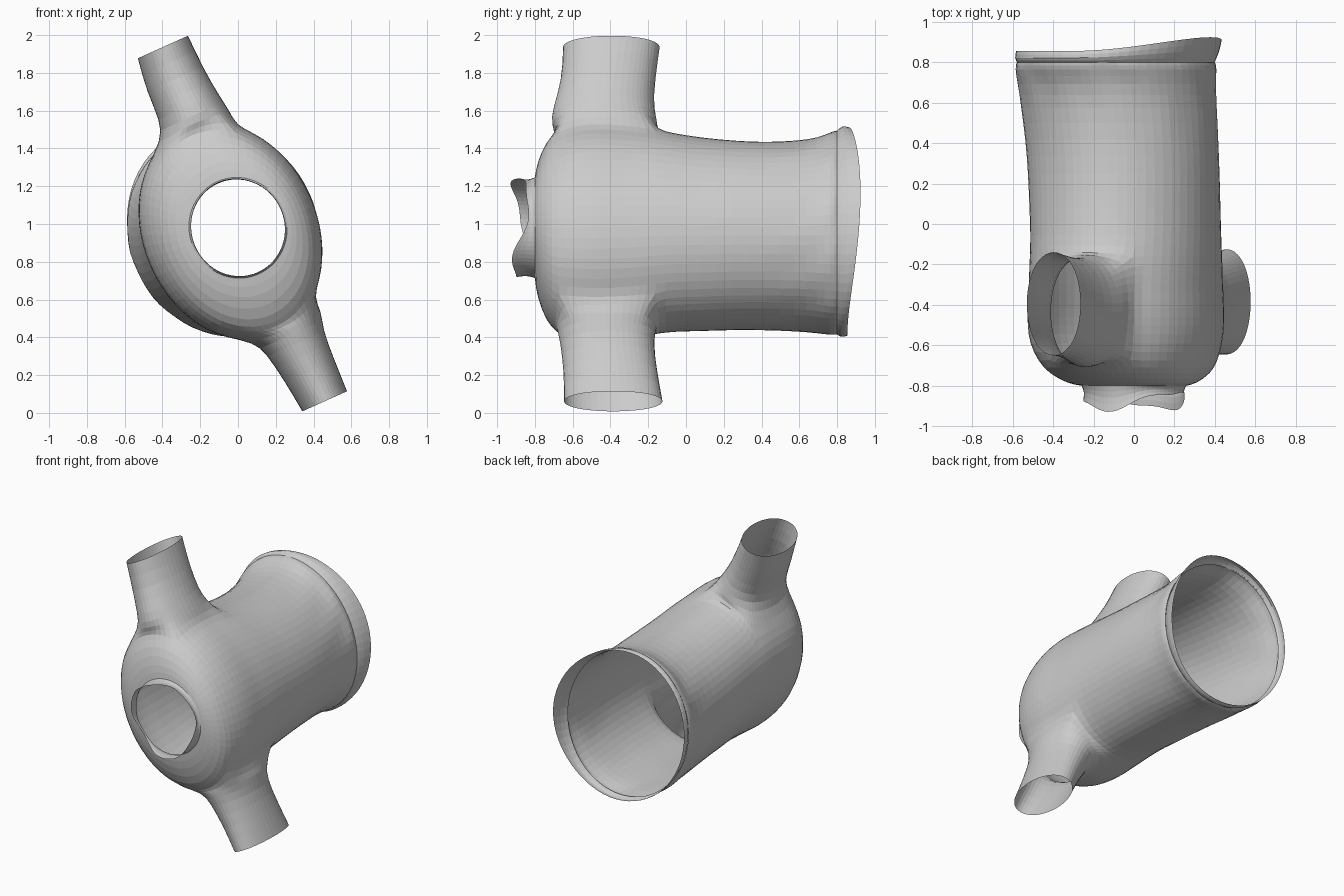
import bpy, bmesh
from math import sin, cos, pi, atan2
from mathutils import Vector

if "Cube" in bpy.data.objects:
    bpy.data.objects.remove(bpy.data.objects["Cube"])

N = 32                                     # sides of the torso tube
U = Vector((-0.41, 0, 0.912))              # sleeve direction
V = Vector((0.912, 0, 0.41))               # across the chest


def ring(bm, x, y, z, along, across, wave=None):
    """Oval loop round the y axis; wave(angle) shifts it along y."""
    out = []
    for i in range(N):
        t = 2 * pi * i / N
        p = Vector((x, y, z)) + U * along * cos(t) + V * across * sin(t)
        p.y += wave(t) if wave else 0
        out.append(bm.verts.new(p))
    return out


def skin(bm, loops, skip=lambda r, i: False):
    for r in range(len(loops) - 1):
        a, b = loops[r], loops[r + 1]
        n = len(a)
        for i in range(n):
            if not skip(r, i):
                j = (i + 1) % n
                bm.faces.new((a[i], a[j], b[j], b[i]))


def finish(bm, name):
    bmesh.ops.delete(bm, geom=[v for v in bm.verts if not v.link_faces], context='VERTS')
    bmesh.ops.recalc_face_normals(bm, faces=bm.faces)
    me = bpy.data.meshes.new(name)
    bm.to_mesh(me)
    bm.free()
    ob = bpy.data.objects.new(name, me)
    bpy.context.collection.objects.link(ob)
    ob.modifiers.new("soften", 'SUBSURF').levels = 1
    ob.modifiers["soften"].render_levels = 1
    return ob


def neck_wave(t):
    return -0.045 * cos(2 * t + 0.4) - 0.015 * cos(5 * t)


def hem_wave(t):
    return 0.07 * max(0, sin(t)) ** 2


# Torso sections: centre x, y, z, half size along sleeves, half size across
sections = [
    (0.00, -0.80, 0.98, 0.27, 0.26), (-0.01, -0.79, 0.97, 0.36, 0.31),
    (-0.02, -0.74, 0.96, 0.50, 0.38),
    (-0.03, -0.68, 0.96, 0.56, 0.42), (-0.04, -0.59, 0.96, 0.59, 0.455),
    (-0.04, -0.50, 0.96, 0.60, 0.465), (-0.04, -0.42, 0.96, 0.60, 0.465),
    (-0.04, -0.33, 0.96, 0.59, 0.46), (-0.04, -0.25, 0.96, 0.58, 0.46),
    (-0.04, -0.16, 0.96, 0.56, 0.46),
    (-0.04, -0.06, 0.955, 0.54, 0.46), (-0.045, 0.08, 0.945, 0.525, 0.465),
    (-0.05, 0.25, 0.94, 0.51, 0.47), (-0.06, 0.42, 0.935, 0.505, 0.475),
    (-0.075, 0.58, 0.935, 0.51, 0.48), (-0.085, 0.70, 0.94, 0.525, 0.485),
    (-0.09, 0.77, 0.95, 0.555, 0.495), (-0.09, 0.80, 0.955, 0.555, 0.48)]
R0, R1, HALF = 3, 9, 3                     # sleeve openings in the grid


def in_sleeve(r, i):
    k = (i + HALF) % (N // 2)
    return R0 <= r < R1 and k < 2 * HALF


bm = bmesh.new()
loops = [ring(bm, *s) for s in sections]
# gathered fabric above the hem
for r in (14, 15, 16):
    for i, v in enumerate(loops[r]):
        d = Vector((v.co.x + 0.09, 0, v.co.z - 0.95)).normalized()
        v.co += d * 0.008 * sin(i * 2.3 + r * 2)
skin(bm, loops, in_sleeve)

# Sleeves: grown from the edge of each opening to an oval cuff
# rows: distance along U, offset across, centre y, half width, half depth
upper = [(0.60, 0.02, -0.43, 0.20, 0.29), (0.69, 0.03, -0.44, 0.172, 0.27),
         (0.86, 0.02, -0.41, 0.165, 0.25), (1.045, 0.034, -0.395, 0.148, 0.26)]
lower = [(-0.58, 0.03, -0.42, 0.20, 0.27), (-0.66, 0.03, -0.42, 0.165, 0.25),
         (-0.84, 0.04, -0.40, 0.145, 0.25), (-1.017, 0.046, -0.385, 0.132, 0.265)]
for base, rows in ((0, upper), (N // 2, lower)):
    flip = 1 if base == 0 else -1
    path = [(k, R0) for k in range(-HALF, HALF)]
    path += [(HALF, r) for r in range(R0, R1)]
    path += [(k, R1) for k in range(HALF, -HALF, -1)]
    path += [(-HALF, r) for r in range(R1, R0, -1)]
    sleeve = [[loops[r][(base + k) % N] for k, r in path]]
    for s, off, cy, w, d in rows:
        c = Vector((0, cy, 0.97)) + U * s + V * off
        row = []
        for k, r in path:
            t = atan2((r - (R0 + R1) / 2) / 3, k / HALF)
            row.append(bm.verts.new(c + V * w * cos(t) * flip + Vector((0, d * sin(t), 0))))
        sleeve.append(row)
    skin(bm, sleeve)
finish(bm, "shirt_body_with_sleeves")

# Collar: short flared band with a wavy edge
bm = bmesh.new()
skin(bm, [ring(bm, 0, -0.80, 0.98, 0.27, 0.26),
          ring(bm, 0, -0.83, 0.98, 0.255, 0.245, lambda t: neck_wave(t) * 0.5),
          ring(bm, 0, -0.875, 0.98, 0.265, 0.25, neck_wave)])
finish(bm, "collar")

# Hem: turned band at the waist
bm = bmesh.new()
skin(bm, [ring(bm, -0.09, 0.795, 0.955, 0.55, 0.475),
          ring(bm, -0.085, 0.82, 0.96, 0.58, 0.495, lambda t: hem_wave(t) * 0.5),
          ring(bm, -0.075, 0.855, 0.96, 0.565, 0.50, hem_wave)])
finish(bm, "waist_hem")
